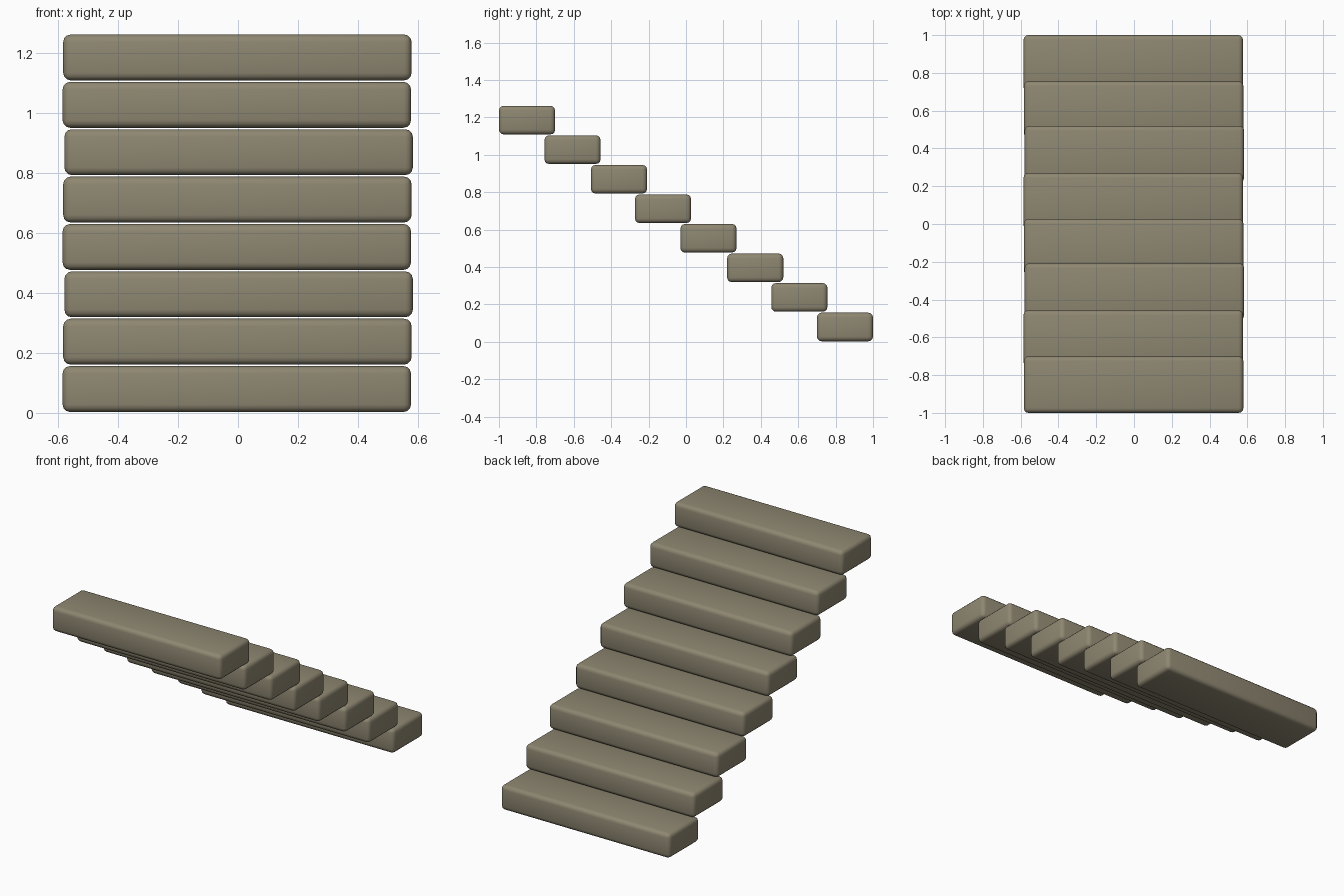
import bpy

# Remove the default cube
cube = bpy.data.objects.get("Cube")
if cube:
    bpy.data.objects.remove(cube, do_unlink=True)

# Weathered stone colour
stone = bpy.data.materials.new("warm_grey_stone")
stone.use_nodes = True
colour = (0.27, 0.24, 0.165, 1.0)
stone.diffuse_color = colour
stone.node_tree.nodes["Principled BSDF"].inputs["Base Color"].default_value = colour

WIDTH, DEPTH, HEIGHT, RISE = 1.162, 0.30, 0.153, 0.158

# Slight hand-laid offsets, lowest step first: (x centre, y centre)
PLACES = [(-0.004, 0.85), (-0.002, 0.606), (0.002, 0.37), (-0.004, 0.12),
          (-0.002, -0.123), (0.002, -0.358), (-0.004, -0.607), (-0.002, -0.85)]


def add_step(number, x, y):
    """Rounded stone slab resting just above the one below."""
    z = HEIGHT / 2 + 0.003 + RISE * (number - 1)
    bpy.ops.mesh.primitive_cube_add(size=1, location=(x, y, z))
    step = bpy.context.object
    step.name = f"step_{number}"
    step.scale = (WIDTH, DEPTH, HEIGHT)
    bpy.ops.object.transform_apply(location=False, rotation=False, scale=True)
    bevel = step.modifiers.new("rounded_edges", "BEVEL")
    bevel.width = 0.025
    bevel.segments = 3
    bpy.ops.object.modifier_apply(modifier=bevel.name)
    step.data.materials.append(stone)
    bpy.ops.object.shade_smooth_by_angle()


# Steps climb towards the front
for number, (x, y) in enumerate(PLACES, 1):
    add_step(number, x, y)
